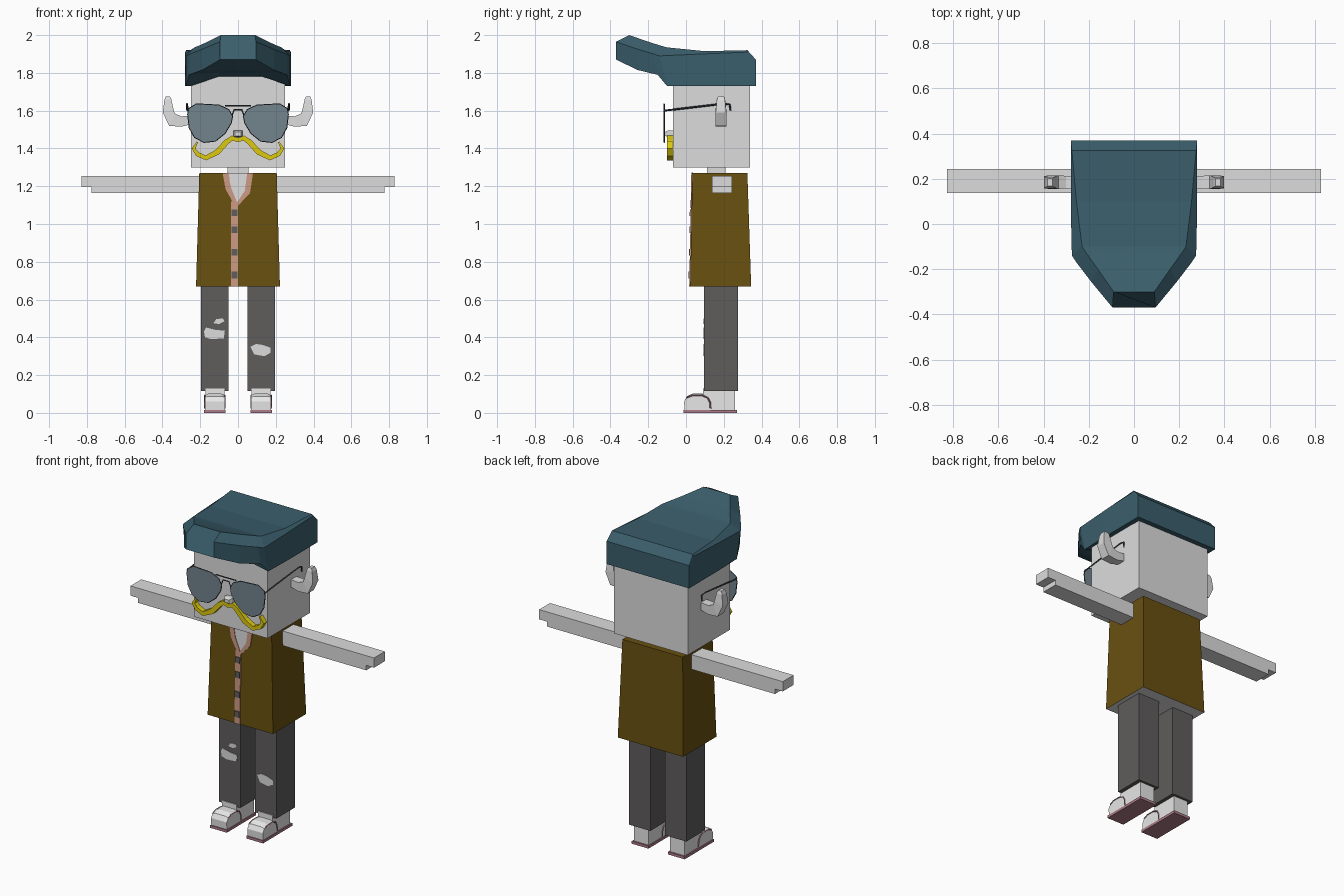
import bpy
import bmesh
from mathutils import Vector

if "Cube" in bpy.data.objects:
    bpy.data.objects.remove(bpy.data.objects["Cube"], do_unlink=True)


def material(name, red, green, blue):
    mat = bpy.data.materials.new(name)
    mat.use_nodes = True
    colour = (red, green, blue, 1)
    mat.diffuse_color = colour
    mat.node_tree.nodes["Principled BSDF"].inputs["Base Color"].default_value = colour
    return mat


SKIN = material("pale grey skin", .72, .72, .72)
HAIR = material("teal hair", .042, .112, .15)
JACKET = material("olive brown jacket", .14, .08, .005)
DENIM = material("charcoal denim", .115, .11, .107)
TRIM = material("peach trim", .6, .32, .23)
LENS = material("smoky lens", .17, .23, .27)
FRAME = material("dark metal", .04, .05, .06)
YELLOW = material("yellow moustache", .72, .58, .005)
SOLE = material("dusty pink", .42, .2, .25)
SHOE = material("shoe white", .8, .8, .8)


def build(name, verts, faces, mat):
    """Make a flat shaded object with consistent outward normals."""
    mesh = bpy.data.meshes.new(name)
    mesh.from_pydata(verts, [], faces)
    bm = bmesh.new()
    bm.from_mesh(mesh)
    bmesh.ops.remove_doubles(bm, verts=bm.verts, dist=.0001)
    bmesh.ops.recalc_face_normals(bm, faces=bm.faces)
    bm.to_mesh(mesh)
    bm.free()
    mesh.materials.append(mat)
    obj = bpy.data.objects.new(name, mesh)
    bpy.context.collection.objects.link(obj)
    return obj


def loft(name, rings, mat):
    """Skin equal sized rings of points and cap both ends."""
    n = len(rings[0])
    faces = [list(range(n)), [(len(rings) - 1) * n + i for i in range(n)]]
    for r in range(len(rings) - 1):
        for i in range(n):
            j = (i + 1) % n
            faces.append([r * n + i, r * n + j, (r + 1) * n + j, (r + 1) * n + i])
    return build(name, [p for ring in rings for p in ring], faces, mat)


def rect(x0, x1, y0, y1, z):
    return [(x0, y0, z), (x1, y0, z), (x1, y1, z), (x0, y1, z)]


def box(name, x, y, z, mat):
    return loft(name, [rect(*x, *y, z[0]), rect(*x, *y, z[1])], mat)


def prism(name, outline, y0, y1, mat, tilt=0):
    """Extrude an outline of (x, z) points along y."""
    return loft(name, [[(x, y + tilt * (z - .67), z) for x, z in outline]
                       for y in (y0, y1)], mat)


def ribbon(path, widths):
    """Turn a centre line in the (x, z) plane into a band outline."""
    pts = [Vector(p) for p in path]
    left, right = [], []
    for i, p in enumerate(pts):
        d = (pts[min(i + 1, len(pts) - 1)] - pts[max(i - 1, 0)]).normalized()
        side = Vector((-d.y, d.x)) * widths[i] / 2
        left.append(tuple(p + side))
        right.append(tuple(p - side))
    return left + right[::-1]


def wire(name, points, radius, mat, closed=False):
    curve = bpy.data.curves.new(name, "CURVE")
    curve.dimensions = "3D"
    curve.bevel_depth = radius
    curve.bevel_resolution = 0
    spline = curve.splines.new("POLY")
    spline.points.add(len(points) - 1)
    for target, p in zip(spline.points, points):
        target.co = (*p, 1)
    spline.use_cyclic_u = closed
    curve.materials.append(mat)
    obj = bpy.data.objects.new(name, curve)
    bpy.context.collection.objects.link(obj)


# Head, neck and nose
box("head", (-.25, .25), (-.07, .34), (1.3, 1.79), SKIN)
box("neck", (-.055, .055), (.11, .21), (1.2, 1.31), SKIN)
nose = [[(sx * r, y, 1.477 + sz * r * .7) for sx, sz in ((-1, -1), (1, -1), (1, 1), (-1, 1))]
        for y, r in ((-.06, .025), (-.095, .025), (-.11, .015))]
loft("nose", nose, SKIN)

# Swept hair: each station lists top, side, lower edge and inner underside
stations = [
    ((.28, .37, 1.87), (.28, .37, 1.86), (.28, .37, 1.73), (.1, .37, 1.73)),
    ((.275, .325, 1.92), (.28, .325, 1.91), (.28, .32, 1.73), (.1, .32, 1.73)),
    ((.255, .1, 1.915), (.28, .08, 1.9), (.28, .08, 1.73), (.1, .08, 1.74)),
    ((.23, -.1, 1.935), (.275, -.14, 1.89), (.275, -.1, 1.73), (.1, -.1, 1.79)),
    ((.21, -.13, 1.943), (.255, -.17, 1.9), (.26, -.15, 1.79), (.1, -.15, 1.8)),
    ((.16, -.2, 1.965), (.19, -.255, 1.925), (.19, -.255, 1.815), (.1, -.255, 1.815)),
    ((.09, -.3, 2), (.095, -.37, 1.965), (.095, -.37, 1.87), (.05, -.37, 1.87)),
]
loft("hair", [list(s) + [(-x, y, z) for x, y, z in reversed(s)] for s in stations], HAIR)

# Moustache, a flat band with curled tips
half = [(.03, 1.455), (.06, 1.435), (.11, 1.38), (.17, 1.35), (.215, 1.37), (.235, 1.4), (.215, 1.435)]
taper = [.026, .028, .03, .026, .024, .02, .006]
path = [(-x, z) for x, z in reversed(half)] + [(0, 1.445)] + half
prism("moustache", ribbon(path, taper[::-1] + [.024] + taper), -.1, -.065, YELLOW)

# Sunglasses bridge
wire("glasses_top_bar", [(-.07, -.116, 1.625), (.07, -.116, 1.625)], .004, FRAME)
wire("glasses_bridge", [(x, -.116, z) for x, z in
                        ((-.032, 1.575), (-.02, 1.605), (.02, 1.605), (.032, 1.575))], .004, FRAME)

# Jacket, open below on the paler body
jacket = loft("jacket", [rect(-.222, .222, .022, .345, .67),
                         rect(-.205, .205, .034, .325, 1.27)], JACKET)
jacket.data.materials.append(SKIN)
for face in jacket.data.polygons:
    if face.normal.z < -.9:
        face.material_index = 1

# Open collar, button strip and buttons
prism("chest", [(-.05, 1.27), (-.035, 1.17), (0, 1.1), (.04, 1.16), (.05, 1.27)],
      .019, .024, SKIN, .02)
prism("collar", ribbon([(-.066, 1.269), (-.052, 1.19), (-.008, 1.1), (.05, 1.17), (.064, 1.269)],
                       [.03] * 5), .016, .024, TRIM, .02)
prism("button_strip", [(-.036, .67), (0, .67), (0, 1.11), (-.036, 1.12)], .017, .024, TRIM, .02)
for z in (.73, .85, .97, 1.06):
    prism("button", [(-.034, z - .018), (-.002, z - .018), (-.002, z + .018), (-.034, z + .018)],
          .012, .019, DENIM, .02)

# Paired parts
lens_outline = [(.265, 1.58), (.26, 1.61), (.22, 1.635), (.1, 1.628), (.05, 1.605), (.03, 1.57),
                (.037, 1.535), (.07, 1.48), (.12, 1.44), (.18, 1.433), (.23, 1.46), (.257, 1.51)]
# Ear stations: lower or outer point, upper or inner point, half depth
ear = [((.24, 1.53), (.24, 1.575), .026), ((.3, 1.515), (.3, 1.57), .028),
       ((.365, 1.52), (.335, 1.585), .03), ((.398, 1.59), (.342, 1.61), .028),
       ((.39, 1.655), (.353, 1.66), .022), ((.382, 1.675), (.36, 1.675), .016)]
toe = [(-.008, .015), (-.01, .06), (.005, .088), (.035, .102), (.085, .102),
       (.115, .085), (.128, .055), (.13, .015)]

for s, label in ((1, "left"), (-1, "right")):
    # Ear
    loft(label + "_ear", [[(s * x, .185 + d, z) for (x, z), d in
                           ((a, -h), (b, -h), (b, h), (a, h))] for a, b, h in ear], SKIN)

    # Lens, rim and temple
    lens = [(s * x, z) for x, z in lens_outline]
    prism(label + "_lens", lens, -.119, -.113, LENS)
    wire(label + "_rim", [(x, -.116, z) for x, z in lens], .004, FRAME, True)
    wire(label + "_temple", [(s * .265, -.116, 1.6), (s * .27, .2, 1.637),
                             (s * .27, .232, 1.632), (s * .27, .235, 1.6)], .005, FRAME)

    # Arm with a stepped hand
    prism(label + "_arm", [(s * x, z) for x, z in
                           ((.207, 1.165), (.775, 1.165), (.775, 1.195),
                            (.828, 1.195), (.828, 1.255), (.207, 1.255))], .138, .243, SKIN)

    # Trouser leg and ankle
    box(label + "_leg", sorted((s * .05, s * .195)), (.095, .275), (.115, .672), DENIM)
    box(label + "_heel", sorted((s * .072, s * .172)), (.09, .26), (.01, .13), SHOE)

    # Shoe with a rounded toe, sole and piping
    box(label + "_sole", sorted((s * .066, s * .18)), (-.014, .27), (0, .016), SOLE)
    mid = s * .123
    loft(label + "_toe", [[(mid + x, y, z if abs(x) < .05 else min(z, .01 + z * .82))
                           for y, z in toe] for x in (-.053, -.035, .035, .053)], SHOE)
    for x in (-.053, .053):
        wire(label + "_piping", [(mid + x, y, .01 + z * .82) for y, z in toe[2:]], .004, SOLE)

# Torn knees
tears = [
    [(-.18, .43), (-.175, .4), (-.14, .39), (-.075, .395), (-.07, .435), (-.12, .44), (-.17, .452)],
    [(-.13, .475), (-.1, .47), (-.072, .485), (-.08, .5), (-.115, .497)],
    [(.065, .35), (.085, .31), (.14, .3), (.172, .318), (.172, .345), (.13, .36), (.095, .365)],
]
for outline in tears:
    prism("knee_tear", outline, .092, .097, SKIN)
